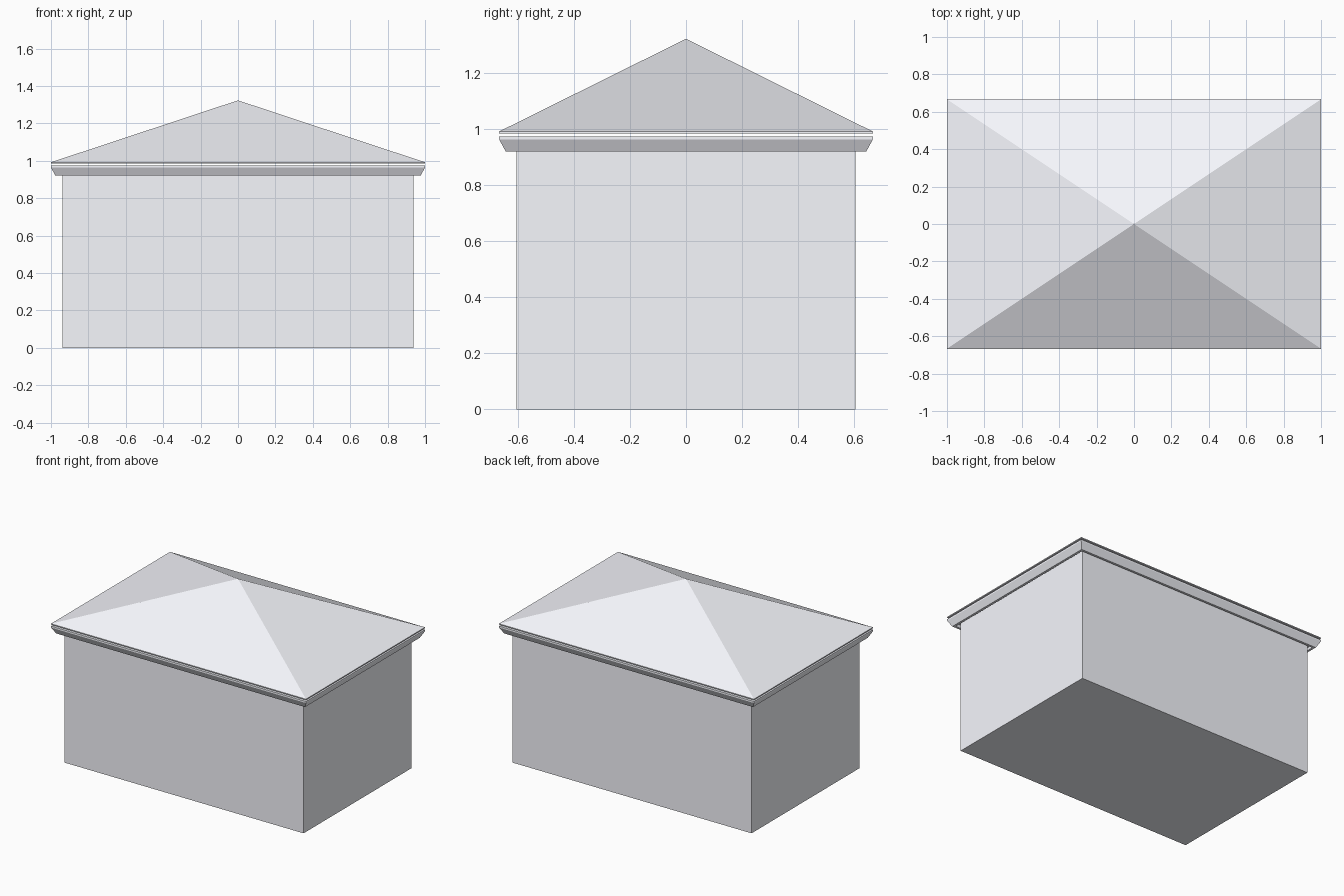
import bpy, bmesh

if "Cube" in bpy.data.objects:
    bpy.data.objects.remove(bpy.data.objects["Cube"])

HX, HY = 1.0, 0.667      # eave half sizes

# Pale bluish grey paint
paint = bpy.data.materials.new("pale_grey")
paint.diffuse_color = (0.93, 0.94, 0.99, 1)
paint.use_nodes = True
paint.node_tree.nodes["Principled BSDF"].inputs["Base Color"].default_value = paint.diffuse_color


def loft(name, rings, apex=None, closed=False):
    """Stack rectangular rings given as (inset from eave, z)."""
    bm = bmesh.new()
    loops = []
    for inset, z in rings:
        x, y = HX - inset, HY - inset
        loops.append([bm.verts.new((sx * x, sy * y, z))
                      for sx, sy in ((-1, -1), (1, -1), (1, 1), (-1, 1))])
    pairs = list(zip(loops, loops[1:]))
    if closed:
        pairs.append((loops[-1], loops[0]))
    for a, b in pairs:
        for i in range(4):
            j = (i + 1) % 4
            bm.faces.new((a[i], a[j], b[j], b[i]))
    if not closed:
        bm.faces.new(loops[0][::-1])
        if apex is not None:
            tip = bm.verts.new((0, 0, apex))
            for i in range(4):
                bm.faces.new((loops[-1][i], loops[-1][(i + 1) % 4], tip))
        else:
            bm.faces.new(loops[-1])
    bmesh.ops.recalc_face_normals(bm, faces=bm.faces)
    mesh = bpy.data.meshes.new(name)
    bm.to_mesh(mesh)
    bm.free()
    mesh.materials.append(paint)
    obj = bpy.data.objects.new(name, mesh)
    bpy.context.collection.objects.link(obj)
    return obj


# Plain rectangular walls
loft("walls", [(0.062, 0.0), (0.062, 0.972)])

# Cornice moulding: flared frame with a thin lower rim and hollow back
loft("cornice", [(0.040, 0.920), (0.024, 0.920), (0.0, 0.964), (0.0, 0.975),
                 (0.062, 0.975), (0.062, 0.964), (0.018, 0.960)], closed=True)

# Pyramid hip roof on a thin eave slab, just above the cornice
loft("roof", [(0.0, 0.985), (0.0, 0.992)], apex=1.323)
